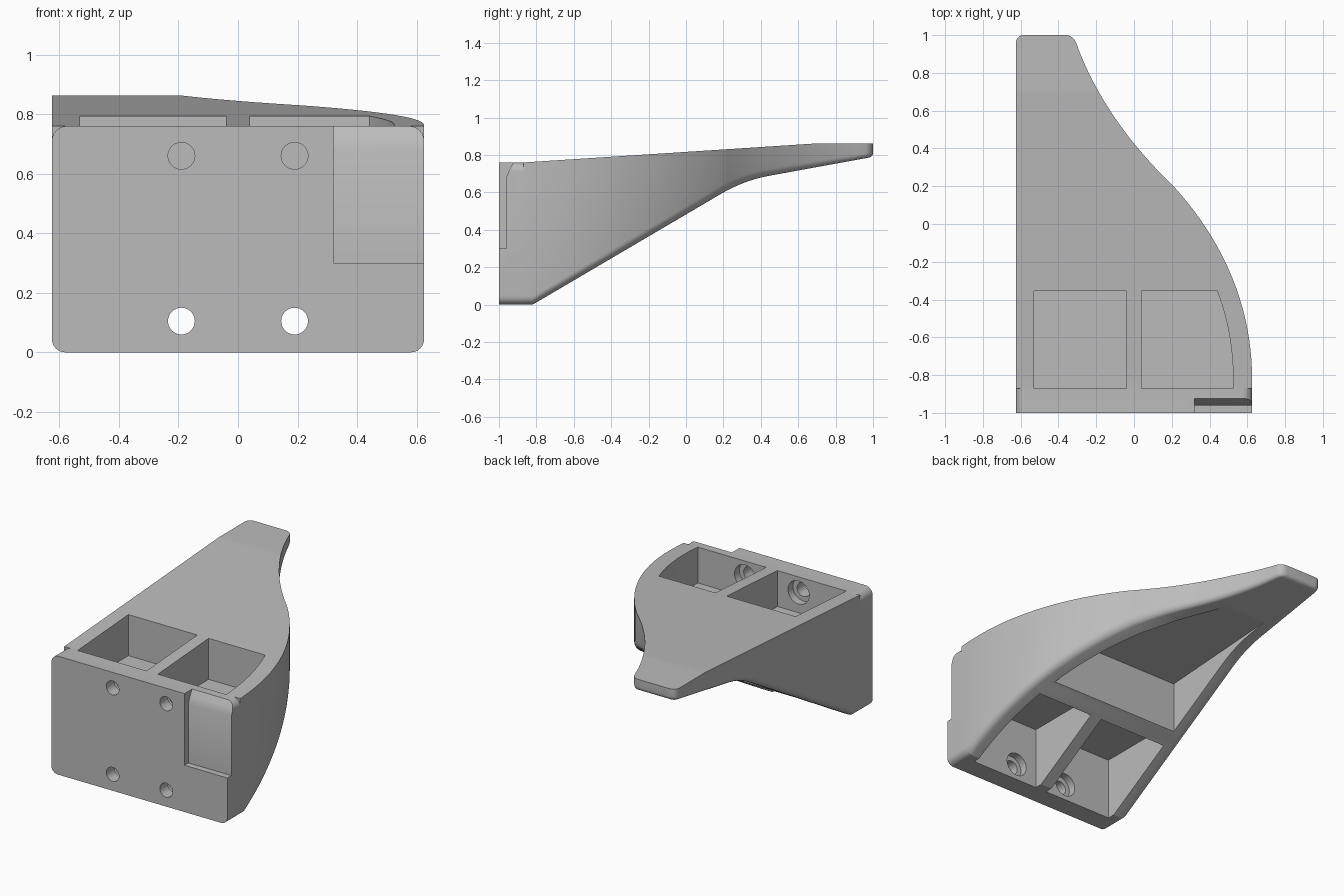
import bpy, bmesh, math
from mathutils import Vector
from mathutils.geometry import interpolate_bezier

if "Cube" in bpy.data.objects:
    bpy.data.objects.remove(bpy.data.objects["Cube"], do_unlink=True)

grey = bpy.data.materials.new("plain_grey")
grey.use_nodes = True
COLOUR = (0.5, 0.5, 0.5, 1)
grey.diffuse_color = COLOUR
grey.node_tree.nodes["Principled BSDF"].inputs["Base Color"].default_value = COLOUR

LEFT, WALL = -0.625, 0.1
FRONT, PLATE_BACK, POCKET_BACK = -1.0, -0.87, -0.355


def bezier(points, count):
    p = [Vector((a, b, 0)) for a, b in points]
    return [(v.x, v.y) for v in interpolate_bezier(*p, count)]


def interp(points, t):
    """Piecewise linear lookup in sorted (t, value) pairs."""
    if t <= points[0][0]:
        return points[0][1]
    for (a, va), (b, vb) in zip(points, points[1:]):
        if t <= b:
            return va + (vb - va) * (t - a) / (b - a)
    return points[-1][1]


# Shape lines: curved side in plan, then top and underside in profile
curve = bezier([(-0.82, 0.625), (-0.42, 0.625), (-0.07, 0.46), (0.21, 0.2)], 24)
curve += bezier([(0.21, 0.2), (0.38, 0.02), (0.65, -0.2), (0.97, -0.31)], 20)[1:]
curve.append((1.0, -0.32))
top_line = [(PLATE_BACK, 0.76), (0.7, 0.862), (1.0, 0.862)]
under_line = [(-0.82, 0.0)]
under_line += bezier([(0.18, 0.588), (0.27, 0.641), (0.35, 0.671), (0.44, 0.688)], 8)
under_line.append((1.0, 0.79))


def tip_round(y, r):
    """Inset that rounds the far end."""
    d = max(0.0, y - (1 - r))
    return r - math.sqrt(max(0.0, r * r - d * d))


def section(y, rounded_top):
    """Closed cross-section of the body at depth y."""
    x0 = LEFT + tip_round(y, 0.04)
    x1 = interp(curve, y) - tip_round(y, 0.04)
    z0 = interp(under_line, y) + tip_round(y, 0.02)
    z1 = interp(top_line, y)
    rb = interp([(0.2, 0.045), (1.0, 0.025)], y)
    rt = interp([(0.0, 0.05), (0.9, 0.01)], y)
    ring = []
    corners = [(x0, z0, 1, 1, rb), (x1, z0, -1, 1, rb),
               (x1, z1, -1, -1, rt), (x0, z1, 1, -1, rt)]
    steps = 6
    for i, (x, z, sx, sz, r) in enumerate(corners):
        cx, cz = x + sx * r, z + sz * r
        for k in range(steps + 1):
            a = math.pi + (i + k / steps) * math.pi / 2
            px, pz = cx + r * math.cos(a), cz + r * math.sin(a)
            if i > 1 and not rounded_top and 0 < k < steps:
                px, pz = x, z
            ring.append((px, y, pz))
    return ring


def finish(bm, name):
    bmesh.ops.remove_doubles(bm, verts=bm.verts, dist=0.0002)
    bmesh.ops.recalc_face_normals(bm, faces=bm.faces)
    mesh = bpy.data.meshes.new(name)
    bm.to_mesh(mesh)
    bm.free()
    ob = bpy.data.objects.new(name, mesh)
    bpy.context.collection.objects.link(ob)
    return ob


def loft(rings, name):
    """Skin through equal rings, with capped ends."""
    bm = bmesh.new()
    rows = [[bm.verts.new(p) for p in ring] for ring in rings]
    for a, b in zip(rows, rows[1:]):
        for i in range(len(a)):
            j = (i + 1) % len(a)
            bm.faces.new((a[i], a[j], b[j], b[i]))
    bm.faces.new(rows[0])
    bm.faces.new(rows[-1])
    return finish(bm, name)


# Body
stations = {p[0] for p in curve + under_line + top_line if p[0] > PLATE_BACK + 0.01}
stations |= {1 - 0.04 * (1 - math.sin(k * math.pi / 12)) for k in range(7)}
depths = []
for y in sorted(stations):
    if not depths or y - depths[-1] > 0.001:
        depths.append(y)
rings = [section(FRONT, True), section(PLATE_BACK, True), section(PLATE_BACK, False)]
body = loft(rings + [section(y, False) for y in depths], "bracket_body")
body.data.materials.append(grey)

cutters = []


def inner_side(y):
    """Curved side moved inward by the wall thickness."""
    slope = (interp(curve, y + 0.03) - interp(curve, y - 0.03)) / 0.06
    return interp(curve, y) - WALL * math.sqrt(1 + slope * slope)


def pocket(name, y0, y1, x0, x1, low, high):
    """Pocket cutter; x1 None follows the curved side, low and high depend on y."""
    ys = [y0 + (y1 - y0) * k / 16 for k in range(17)] if x1 is None else [y0, y1]
    rows = []
    for y in ys:
        xe = inner_side(y) if x1 is None else x1
        rows.append([(x0, y, low(y)), (xe, y, low(y)), (xe, y, high(y)), (x0, y, high(y))])
    cutters.append(loft(rows, name))


# Upper and lower pockets, then the large one under the arm
for side, x0, x1 in (("right", -0.53, -0.04), ("left", 0.04, None)):
    pocket(side + "_upper_pocket", PLATE_BACK, POCKET_BACK, x0, x1,
           lambda y: 0.53, lambda y: 1.0)
    pocket(side + "_lower_pocket", PLATE_BACK, POCKET_BACK, x0, x1,
           lambda y: -0.1, lambda y: 0.4)
pocket("arm_pocket", -0.26, 0.62, -0.53, None,
       lambda y: -0.1, lambda y: interp(top_line, y) - 0.14)


# Screw holes with wider seats inside the pockets
def drill(name, x, z, r, y0, y1):
    rows = []
    for y in (y0, y1):
        rows.append([(x + r * math.cos(k * math.pi / 16), y, z + r * math.sin(k * math.pi / 16))
                     for k in range(32)])
    cutters.append(loft(rows, name))


for x in (-0.19, 0.19):
    for z in (0.105, 0.66):
        drill("screw_hole", x, z, 0.045, -1.1, -0.8)
        drill("screw_seat", x, z, 0.075, -0.92, -0.8)

# Shallow recess in the front plate, flaring at the top
outline = [(-1.1, 0.3), (-0.96, 0.3), (-0.96, 0.68), (-0.945, 0.72),
           (-0.92, 0.765), (-0.92, 0.9), (-1.1, 0.9)]
cutters.append(loft([[(x, y, z) for y, z in outline] for x in (0.32, 0.8)], "front_recess"))

# Cut everything out of the body
for cutter in cutters:
    cutter.hide_render = True
    mod = body.modifiers.new(cutter.name, "BOOLEAN")
    mod.operation = "DIFFERENCE"
    mod.solver = "EXACT"
    mod.object = cutter
bpy.context.view_layer.update()
graph = bpy.context.evaluated_depsgraph_get()
result = bpy.data.meshes.new_from_object(body.evaluated_get(graph))
body.modifiers.clear()
body.data = result
for cutter in cutters:
    bpy.data.objects.remove(cutter, do_unlink=True)

bpy.ops.object.select_all(action="DESELECT")
body.select_set(True)
bpy.context.view_layer.objects.active = body
bpy.ops.object.shade_smooth_by_angle(angle=math.radians(25))
